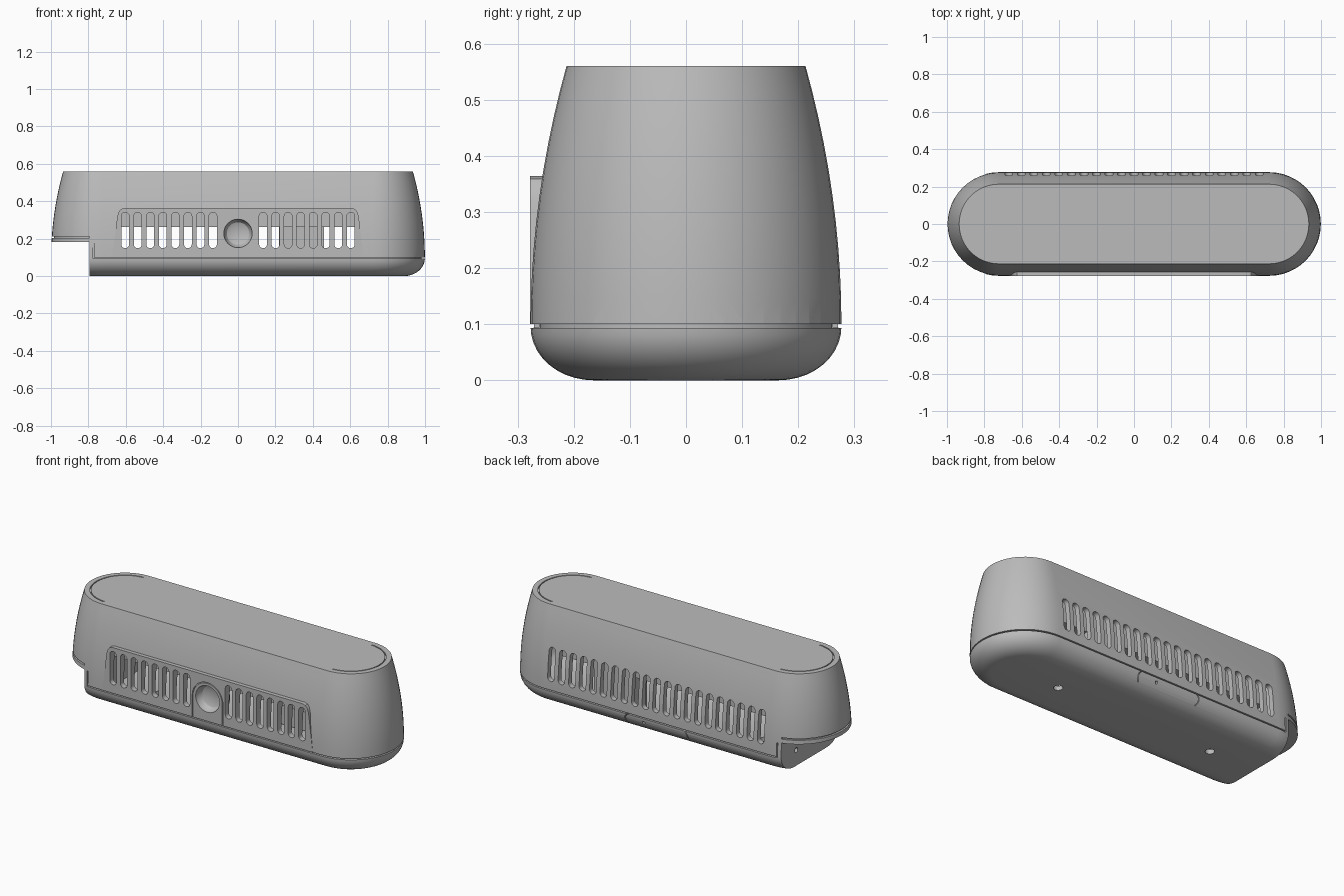
import bpy, bmesh
from math import sin, cos, pi
from mathutils import Matrix, Vector

cube = bpy.data.objects.get("Cube")
if cube:
    bpy.data.objects.remove(cube, do_unlink=True)

grey = bpy.data.materials.new("plain grey")
grey.use_nodes = True
shade = (0.5, 0.5, 0.5, 1)
grey.diffuse_color = shade
grey.node_tree.nodes["Principled BSDF"].inputs["Base Color"].default_value = shade

ACROSS = Matrix.Rotation(pi / 2, 4, 'X')                   # extrudes toward the front
UPRIGHT = ACROSS @ Matrix.Rotation(pi / 2, 4, 'Z')         # same, long axis vertical
SIDEWAYS = Matrix.Rotation(pi / 2, 4, 'Y')                 # extrudes along x
HALF = 0.722                                               # half length of the straight sides


def finish(bm, target):
    """Move a finished piece into a larger mesh."""
    bmesh.ops.recalc_face_normals(bm, faces=bm.faces[:])
    temp = bpy.data.meshes.new("temp")
    bm.to_mesh(temp)
    bm.free()
    target.from_mesh(temp)
    bpy.data.meshes.remove(temp)


def loft(target, half, profile, turn=Matrix(), loc=(0, 0, 0), ring=False, clip=None, n=24):
    """Stack pill-shaped sections (radius, height); clip = (point, removed side)."""
    bm = bmesh.new()
    rows = []
    for r, h in profile:
        row = []
        for side in (1, -1):
            for i in range(n + 1 if half else n):
                a = -pi / 2 + pi * i / n
                row.append(bm.verts.new((side * (half + r * cos(a)), side * r * sin(a), h)))
        rows.append(row)
    pairs = list(zip(rows, rows[1:]))
    if ring:
        pairs.append((rows[-1], rows[0]))
    else:
        bm.faces.new(rows[0])
        bm.faces.new(rows[-1])
    for low, high in pairs:
        for i in range(len(low)):
            j = (i + 1) % len(low)
            bm.faces.new((low[i], low[j], high[j], high[i]))
    bm.transform(Matrix.Translation(loc) @ turn)
    if clip:
        bmesh.ops.bisect_plane(bm, geom=bm.verts[:] + bm.edges[:] + bm.faces[:],
                               plane_co=clip[0], plane_no=clip[1], clear_outer=True)
        bmesh.ops.holes_fill(bm, edges=[e for e in bm.edges if e.is_boundary], sides=0)
    finish(bm, target)


def band(target, half, r0, r1, h0, h1, **kw):
    loft(target, half, [(r0, h0), (r1, h0), (r1, h1), (r0, h1)], ring=True, **kw)


def box(target, low, high):
    low, high = Vector(low), Vector(high)
    bm = bmesh.new()
    bmesh.ops.create_cube(bm, size=1)
    bm.transform(Matrix.Translation((low + high) / 2) @ Matrix.Diagonal((high - low).to_4d()))
    finish(bm, target)


def make(name, bm):
    mesh = bpy.data.meshes.new(name)
    bm.to_mesh(mesh)
    bm.free()
    mesh.materials.append(grey)
    ob = bpy.data.objects.new(name, mesh)
    bpy.context.collection.objects.link(ob)
    return ob


def select(ob):
    bpy.ops.object.select_all(action='DESELECT')
    ob.select_set(True)
    bpy.context.view_layer.objects.active = ob


def combine(ob, bm, operation='DIFFERENCE'):
    tool = make("cutter", bm)
    tool.hide_render = True
    mod = ob.modifiers.new("cut", 'BOOLEAN')
    mod.operation, mod.solver, mod.object = operation, 'EXACT', tool
    select(ob)
    bpy.ops.object.modifier_apply(modifier=mod.name)
    bpy.data.objects.remove(tool, do_unlink=True)


def wall(z):
    return 0.277 - 0.064 * ((z - 0.1) / 0.46) ** 2


# Housing: rounded base flowing into a tapering upper shell
base = [(0.165 + 0.112 * sin(t * pi / 20), 0.095 * (1 - cos(t * pi / 20))) for t in range(11)]
upper = [(wall(0.1 + 0.046 * i), 0.1 + 0.046 * i) for i in range(11)]
bm = bmesh.new()
loft(bm, HALF, base + upper)
housing = make("housing", bm)

# Raised front panel
outline = [(0.672, 0.1), (0.645, 0.32), (0.637, 0.345), (0.625, 0.359), (0.605, 0.364)]
outline += [(-x, z) for x, z in reversed(outline)]
bm = bmesh.new()
face = bm.faces.new([bm.verts.new((x, -0.278, z)) for x, z in outline])
moved = bmesh.ops.extrude_face_region(bm, geom=[face])["geom"]
bmesh.ops.translate(bm, vec=(0, 0.08, 0), verts=[v for v in moved if isinstance(v, bmesh.types.BMVert)])
bmesh.ops.recalc_face_normals(bm, faces=bm.faces[:])
combine(housing, bm, 'UNION')

# Notch under the overhanging end
bm = bmesh.new()
box(bm, (-1.2, -0.5, -0.1), (-0.795, 0.5, 0.182))
combine(housing, bm)

# Hollow interior
bm = bmesh.new()
inner = [(0.165, 0.025), (0.215, 0.04), (0.24, 0.07)] + [(r - 0.03, z) for r, z in upper[:10]]
loft(bm, HALF, inner, clip=((-0.75, 0, 0), (-1, 0, 0)))
combine(housing, bm)

# Vent slots, dial opening and screw holes
bm = bmesh.new()
slot = [(0.021, -0.12), (0.021, 0.12)]
for i in range(8):
    for side in (-1, 1):
        loft(bm, 0.075, slot, UPRIGHT, (side * (0.134 + 0.067 * i), -0.3, 0.245), n=10)
for i in range(21):
    loft(bm, 0.075, slot, UPRIGHT, (0.067 * (i - 10), 0.3, 0.245), n=10)
loft(bm, 0, [(0.086, 0.18), (0.086, 0.3)], ACROSS, (0, 0, 0.228))
for x in (-0.5, 0.5):
    loft(bm, 0, [(0.024, -0.1), (0.024, 0.06)], loc=(x, 0, 0))
loft(bm, 0, [(0.014, -0.03), (0.014, 0.03)], SIDEWAYS, (-0.8, 0.13, 0.09))
combine(housing, bm)

# Seam above the base, arch outline round the dial, arcs on the lid
bm = bmesh.new()
band(bm, HALF, 0.26, 0.4, 0.093, 0.1, clip=((-0.77, 0, 0), (-1, 0, 0)))
band(bm, 0.125, 0.093, 0.098, 0.272, 0.3, turn=UPRIGHT, loc=(0, 0, 0.1),
     clip=((0, 0, 0.103), (0, 0, -1)))
for side in (-1, 1):
    band(bm, HALF, 0.178, 0.184, 0.552, 0.6, clip=((side * 0.728, 0, 0), (-side, 0, 0)))
combine(housing, bm)

# Rear latch outline, upright seams and the slit in the overhang
bm = bmesh.new()
band(bm, 0.165, 0.031, 0.036, -0.3, -0.255, turn=ACROSS, loc=(0, 0, 0.064))
loft(bm, 0, [(0.008, -0.3), (0.008, -0.25)], ACROSS, (0.08, 0, 0.068))
for y in (-0.33, 0.33):
    box(bm, (-0.775, y - 0.068, 0.094), (-0.769, y + 0.068, 0.18))
band(bm, HALF, 0.262, 0.4, 0.204, 0.213, clip=((-0.795, 0, 0), (1, 0, 0)))
combine(housing, bm)

# Dished round dial
bm = bmesh.new()
loft(bm, 0, [(0.09, 0.2), (0.086, 0.24), (0.086, 0.278), (0.076, 0.278), (0.073, 0.258),
             (0.06, 0.24), (0.035, 0.23)], ACROSS, (0, 0, 0.228))
dial = make("front_dial", bm)

# Inner parts seen through the vents
bm = bmesh.new()
box(bm, (-0.7, -0.18, 0.262), (0.7, 0.18, 0.42))
tray = make("inner_tray", bm)
bm = bmesh.new()
box(bm, (0.22, 0.04, 0.03), (0.46, 0.18, 0.262))
module = make("inner_module", bm)

for ob in (housing, dial):
    select(ob)
    bpy.ops.object.shade_smooth_by_angle(angle=pi / 6)
